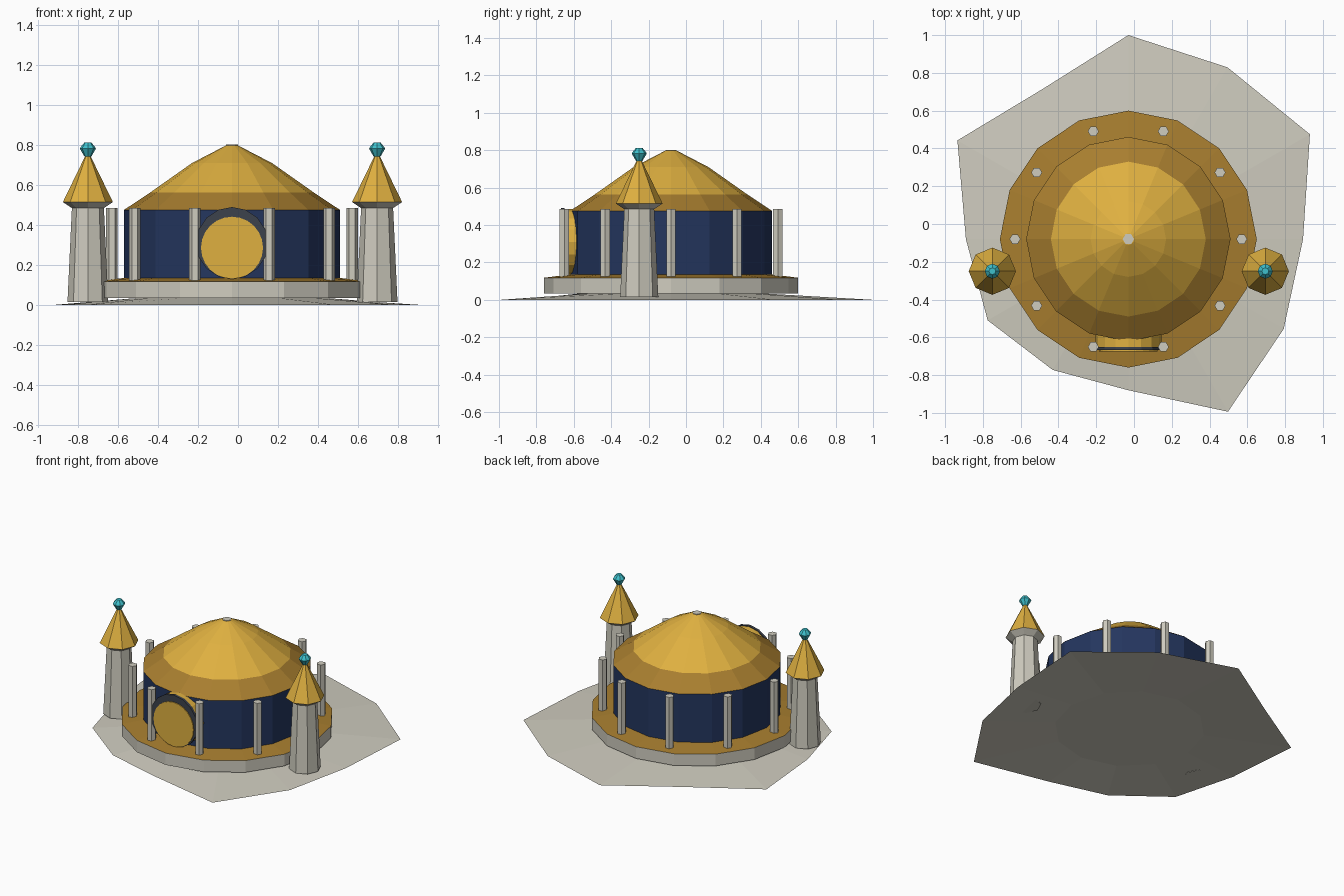
import bpy, bmesh, math
from mathutils import Matrix

if "Cube" in bpy.data.objects:
    bpy.data.objects.remove(bpy.data.objects["Cube"])

CX, CY = -0.03, -0.08  # centre of the round hall


def material(name, hex_colour):
    def lin(c):
        return c / 12.92 if c <= 0.04045 else ((c + 0.055) / 1.055) ** 2.4
    m = bpy.data.materials.new(name)
    rgb = [lin(int(hex_colour[i:i + 2], 16) / 255) for i in (0, 2, 4)]
    m.diffuse_color = (*rgb, 1)
    m.use_nodes = True
    m.node_tree.nodes["Principled BSDF"].inputs["Base Color"].default_value = m.diffuse_color
    return m


STONE = material("pale stone", "CFCCBF")
GOLD = material("gold", "DFB040")
DARK_GOLD = material("dark gold", "A87E2F")
NAVY = material("navy", "24365F")
SLATE = material("dark slate", "3C424C")
TEAL = material("teal gem", "3FC0CC")


def finish(name, bm, mats, recalc=True):
    if recalc:
        bmesh.ops.recalc_face_normals(bm, faces=bm.faces)
    me = bpy.data.meshes.new(name)
    bm.to_mesh(me)
    bm.free()
    for m in mats:
        me.materials.append(m)
    ob = bpy.data.objects.new(name, me)
    bpy.context.collection.objects.link(ob)
    return ob


def lathe(name, profile, sides, loc, mats, bands=None):
    """Capped solid from (radius, z) points; bands = material index per band,
    the last entry colours the top cap."""
    bm = bmesh.new()
    rings = []
    for r, z in profile:
        rings.append([bm.verts.new((loc[0] + r * math.cos(a), loc[1] + r * math.sin(a), z))
                      for a in (2 * math.pi * i / sides for i in range(sides))])
    bands = bands or [0] * len(profile)
    for k in range(len(rings) - 1):
        for i in range(sides):
            j = (i + 1) % sides
            f = bm.faces.new((rings[k][i], rings[k][j], rings[k + 1][j], rings[k + 1][i]))
            f.material_index = bands[k]
    bm.faces.new(rings[0][::-1]).material_index = bands[0]
    bm.faces.new(rings[-1]).material_index = bands[-1]
    return finish(name, bm, mats)


def disc(name, r, sides, z, y_front, y_back, mat):
    """Upright round plate facing the front."""
    bm = bmesh.new()
    bmesh.ops.create_cone(bm, cap_ends=True, segments=sides, radius1=r, radius2=r,
                          depth=y_back - y_front,
                          matrix=Matrix.Translation((CX, (y_front + y_back) / 2, z))
                          @ Matrix.Rotation(math.pi / 2, 4, 'X'))
    return finish(name, bm, [mat])


# Low irregular mound, twelve corners at equal angles around the hall
radii = [0.925, 1.11, 1.05, 1.08, 0.915, 1.045, 0.86, 0.86, 0.80, 0.80, 1.055, 0.95]
bm = bmesh.new()
inner, outer = [], []
for i, r in enumerate(radii):
    a = math.radians(30 * i)
    c, s = math.cos(a), math.sin(a)
    outer.append(bm.verts.new((CX + r * c, CY + r * s, 0)))
    inner.append(bm.verts.new((CX + 0.48 * c, CY + 0.48 * s, 0.035)))
for i in range(12):
    j = (i + 1) % 12
    bm.faces.new((outer[i], outer[j], inner[j], inner[i]))
bm.faces.new(inner)
finish("ground_mound", bm, [STONE], recalc=False)

# Platform with a gold floor
lathe("platform", [(0.68, 0.035), (0.68, 0.118), (0.54, 0.136)], 16, (CX, CY),
      [STONE, DARK_GOLD], [0, 1, 1])

# Hall wall and domed roof
lathe("hall_wall", [(0.54, 0.12), (0.54, 0.475)], 16, (CX, CY), [NAVY])
lathe("dome_roof", [(0.541, 0.475), (0.41, 0.562), (0.20, 0.71), (0.03, 0.798)], 16,
      (CX, CY), [DARK_GOLD, GOLD], [0, 1, 1, 1])
lathe("roof_cap", [(0.03, 0.79), (0.03, 0.802)], 6, (CX, CY), [STONE])

# Ring of ten columns
for i in range(10):
    a = math.radians(36 * i)
    lathe(f"column_{i + 1}", [(0.029, 0.12), (0.029, 0.485)], 6,
          (CX + 0.6 * math.cos(a), CY + 0.6 * math.sin(a)), [STONE])

# Round doorway on the front
disc("door_surround", 0.175, 16, 0.31, -0.65, -0.52, GOLD)
disc("door_frame", 0.18, 16, 0.31, -0.668, -0.65, SLATE)
disc("door_panel", 0.155, 24, 0.287, -0.674, -0.666, GOLD)

# Two side towers, each with a flared top, gold spire and gem
for side, x in (("left", -0.75), ("right", 0.695)):
    p = (x, -0.25)
    lathe(side + "_tower", [(0.102, 0.015), (0.08, 0.485), (0.125, 0.515)], 8, p, [STONE])
    lathe(side + "_spire", [(0.125, 0.515), (0.006, 0.76)], 8, p, [GOLD])
    lathe(side + "_gem", [(0.017, 0.742), (0.04, 0.782), (0.036, 0.79), (0.018, 0.812)],
          8, p, [TEAL])
